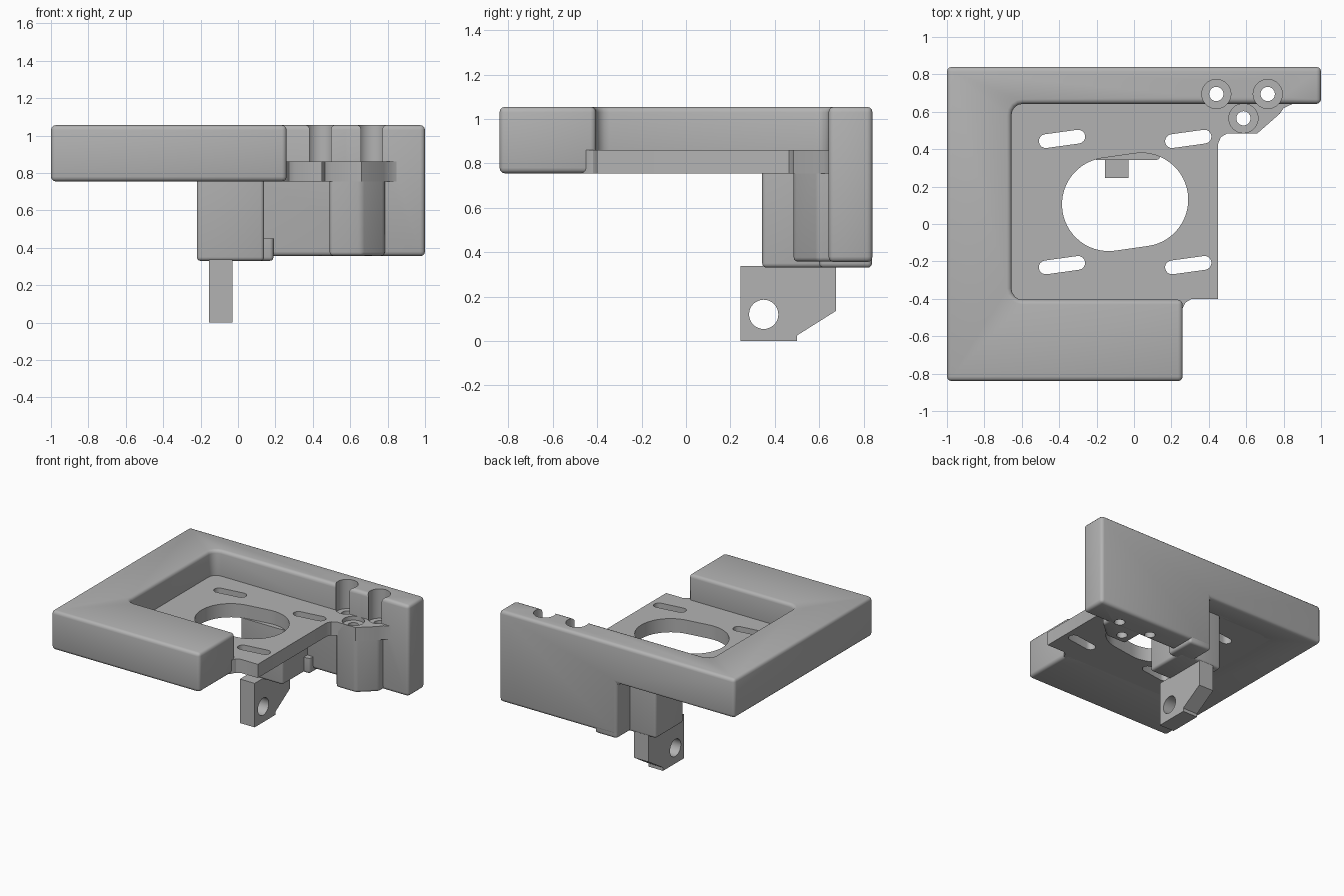
import bpy, bmesh, math
from mathutils import Vector

if "Cube" in bpy.data.objects:
    bpy.data.objects.remove(bpy.data.objects["Cube"], do_unlink=True)

# Single plain grey
grey = bpy.data.materials.new("plain grey")
grey.use_nodes = True
grey.diffuse_color = (0.45, 0.45, 0.45, 1)
for node in grey.node_tree.nodes:
    if node.type == 'BSDF_PRINCIPLED':
        node.inputs["Base Color"].default_value = grey.diffuse_color


def finish(name, bm):
    bmesh.ops.recalc_face_normals(bm, faces=bm.faces[:])
    mesh = bpy.data.meshes.new(name)
    bm.to_mesh(mesh)
    bm.free()
    mesh.materials.append(grey)
    obj = bpy.data.objects.new(name, mesh)
    bpy.context.collection.objects.link(obj)
    return obj


def round_edges(bm, edges, size, segments=3):
    bmesh.ops.bevel(bm, geom=edges, offset=size, offset_type='OFFSET',
                    segments=segments, profile=0.5, affect='EDGES',
                    clamp_overlap=False)


def prism(name, outlines, low, high, axis='z', rounding=0):
    """Extrude closed outlines; rounding leaves the top rim sharp."""
    bm = bmesh.new()
    for outline in outlines:
        def place(p, h):
            return (p[0], p[1], h) if axis == 'z' else (h, p[0], p[1])
        a = [bm.verts.new(place(p, low)) for p in outline]
        b = [bm.verts.new(place(p, high)) for p in outline]
        bm.faces.new(a)
        bm.faces.new(b)
        for i in range(len(a)):
            j = (i + 1) % len(a)
            bm.faces.new((a[i], a[j], b[j], b[i]))
    bmesh.ops.recalc_face_normals(bm, faces=bm.faces[:])
    if rounding:
        round_edges(bm, [e for e in bm.edges
                         if min(v.co.z for v in e.verts) < high - 0.001], rounding)
    return finish(name, bm)


def rect(x0, x1, y0, y1):
    return [(x0, y0), (x1, y0), (x1, y1), (x0, y1)]


def circle(c, r, n=32):
    return [(c[0] + r * math.cos(2 * math.pi * i / n),
             c[1] + r * math.sin(2 * math.pi * i / n)) for i in range(n)]


def stadium(a, b, r, n=16):
    turn = math.atan2(b[1] - a[1], b[0] - a[0])
    pts = []
    for c, start in ((b, turn - math.pi / 2), (a, turn + math.pi / 2)):
        for i in range(n + 1):
            t = start + math.pi * i / n
            pts.append((c[0] + r * math.cos(t), c[1] + r * math.sin(t)))
    return pts


def cut(obj, cutters):
    bpy.context.view_layer.objects.active = obj
    for c in cutters:
        c.hide_render = True
        mod = obj.modifiers.new("cut", 'BOOLEAN')
        mod.operation = 'DIFFERENCE'
        mod.solver = 'EXACT'
        mod.object = c
        bpy.ops.object.modifier_apply(modifier=mod.name)


def blocks(name, xs, ys, zs, solid):
    """Skin of the filled cells of a coarse grid, flat faces merged."""
    bm = bmesh.new()
    breaks = (xs, ys, zs)
    filled = {(i, j, k)
              for i in range(len(xs) - 1) for j in range(len(ys) - 1)
              for k in range(len(zs) - 1)
              if solid((xs[i] + xs[i + 1]) / 2, (ys[j] + ys[j + 1]) / 2,
                       (zs[k] + zs[k + 1]) / 2)}
    verts = {}

    def vert(key):
        if key not in verts:
            verts[key] = bm.verts.new([breaks[n][key[n]] for n in range(3)])
        return verts[key]

    for cell in sorted(filled):
        for axis in range(3):
            u, w = (axis + 1) % 3, (axis + 2) % 3
            for side in (0, 1):
                near = list(cell)
                near[axis] += 2 * side - 1
                if tuple(near) in filled:
                    continue
                corners = []
                for du, dw in ((0, 0), (1, 0), (1, 1), (0, 1)):
                    key = list(cell)
                    key[axis] += side
                    key[u] += du
                    key[w] += dw
                    corners.append(vert(tuple(key)))
                bm.faces.new(corners)
    bmesh.ops.recalc_face_normals(bm, faces=bm.faces[:])
    bmesh.ops.dissolve_limit(bm, angle_limit=0.01, verts=bm.verts[:],
                             edges=bm.edges[:])
    return bm


# Three-sided frame with the deep rear wall on the left half
IN_X, IN_FRONT, IN_BACK, END_X = -0.655, -0.405, 0.642, 0.26


def frame_solid(x, y, z):
    if z < 0.755:
        return x > 0 and y > IN_BACK
    return y > IN_BACK or x < IN_X or (y < IN_FRONT and x < END_X)


bm = blocks("frame", (-1, IN_X, 0, END_X, 1), (-0.84, IN_FRONT, IN_BACK, 0.84),
            (0.355, 0.755, 1.055), frame_solid)
inner = [e for e in bm.edges
         if all(abs(v.co.x - IN_X) < 0.001 for v in e.verts)
         and abs(e.verts[0].co.y - e.verts[1].co.y) < 0.001
         and abs(e.verts[0].co.y) < 0.7]
round_edges(bm, inner, 0.06, 4)
round_edges(bm, [e for e in bm.edges if e.calc_face_angle(0) > 0.5], 0.025)
frame = finish("frame", bm)

# Recessed floor plate and the screw boss below its corner
plate = prism("floor_plate", [[
    (-0.69, -0.44), (0.24, -0.47), (0.26, -0.45), (0.275, -0.42), (0.305, -0.402),
    (0.45, -0.402), (0.45, 0.43), (0.465, 0.465), (0.5, 0.485), (0.66, 0.485),
    (0.78, 0.59), (0.8, 0.62), (0.85, 0.643), (0.85, 0.69), (-0.69, 0.69)]],
    0.755, 0.86)
boss = prism("screw_boss", [[
    (0.49, 0.72), (0.49, 0.485), (0.66, 0.485), (0.785, 0.595), (0.785, 0.72)]],
    0.357, 0.858, rounding=0.02)

# Screw holes, adjustment slots and the large oval opening
screws = [(0.44, 0.695), (0.715, 0.695), (0.585, 0.565)]
bores = prism("bore_cutter", [circle(c, 0.038) for c in screws], 0.2, 1.2)
sinks = prism("counterbore_cutter", [circle(c, 0.078) for c in screws], 0.83, 1.2)
openings = [stadium((-0.135, 0.105), (0.04, 0.13), 0.25, 28)]
for dx in (0, 0.675):
    for dy in (0, -0.675):
        openings.append(stadium((-0.472 + dx, 0.443 + dy),
                                (-0.298 + dx, 0.467 + dy), 0.037, 8))
slots = prism("slot_cutter", openings, 0.7, 0.95)
cut(frame, [bores, sinks])
cut(boss, [bores, sinks])
cut(plate, [bores, sinks, slots])

# Hanging block, its foot against the rear wall, and the pierced tab
block = prism("hanging_block", [rect(-0.22, 0.14, 0.343, 0.68)], 0.33, 0.757,
              rounding=0.02)
foot = prism("block_foot", [rect(0.002, 0.19, 0.6, 0.838)], 0.33, 0.45,
             rounding=0.02)
tab = prism("pivot_tab", [[(0.245, 0), (0.5, 0), (0.5, 0.025), (0.675, 0.135),
                           (0.675, 0.338), (0.245, 0.338)]], -0.155, -0.03, axis='x')
pivot = prism("pivot_cutter", [circle((0.35, 0.12), 0.066)], -0.3, 0.1, axis='x')
cut(tab, [pivot])

for cutter in (bores, sinks, slots, pivot):
    bpy.data.objects.remove(cutter, do_unlink=True)

# Smooth the rounds, keep the edges crisp
for obj in (frame, plate, boss, block, foot, tab):
    bpy.ops.object.select_all(action='DESELECT')
    obj.select_set(True)
    bpy.context.view_layer.objects.active = obj
    bpy.ops.object.shade_smooth_by_angle(angle=math.radians(32))
